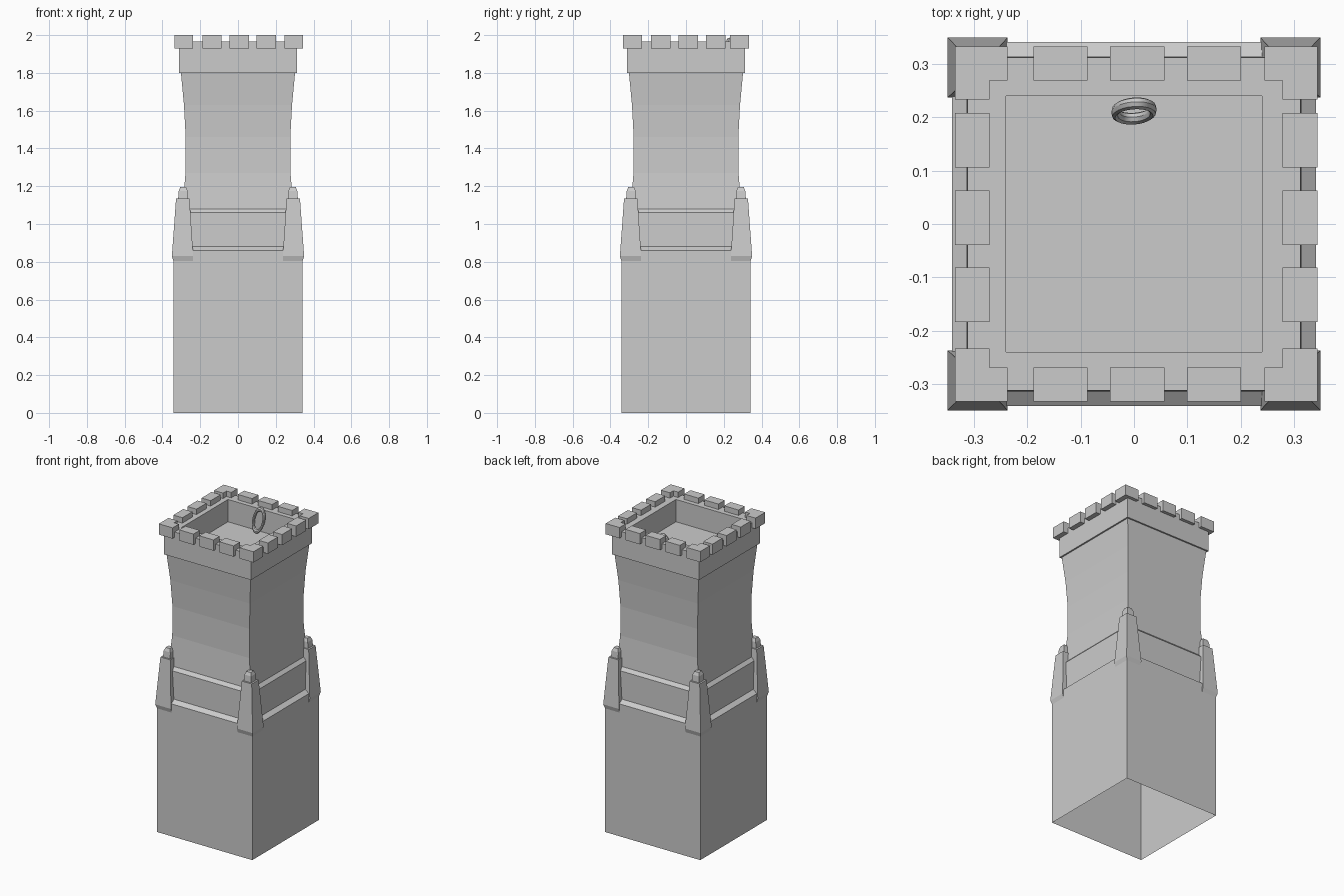
import bpy, bmesh, math
from mathutils import Matrix

if "Cube" in bpy.data.objects:
    bpy.data.objects.remove(bpy.data.objects["Cube"])


def make_object(name, bm):
    bmesh.ops.remove_doubles(bm, verts=bm.verts, dist=1e-5)
    mesh = bpy.data.meshes.new(name)
    bm.to_mesh(mesh)
    bm.free()
    ob = bpy.data.objects.new(name, mesh)
    bpy.context.collection.objects.link(ob)
    return ob


def loft(name, sections, cap_start=False):
    """Stack of rectangles (x0, x1, y0, y1, z), last one capped."""
    bm = bmesh.new()
    rings = [[bm.verts.new(p) for p in
              ((x0, y0, z), (x1, y0, z), (x1, y1, z), (x0, y1, z))]
             for x0, x1, y0, y1, z in sections]
    for a, b in zip(rings, rings[1:]):
        for i in range(4):
            j = (i + 1) % 4
            bm.faces.new((a[i], a[j], b[j], b[i]))
    bm.faces.new(rings[-1])
    if cap_start:
        bm.faces.new(rings[0][::-1])
    return make_object(name, bm)


def prism(name, outline, z0, z1):
    bm = bmesh.new()
    face = bm.faces.new([bm.verts.new((x, y, z0)) for x, y in outline])
    top = bmesh.ops.extrude_face_region(bm, geom=[face])["geom"]
    bmesh.ops.translate(bm, vec=(0, 0, z1 - z0),
                        verts=[v for v in top if isinstance(v, bmesh.types.BMVert)])
    bmesh.ops.recalc_face_normals(bm, faces=bm.faces)
    return make_object(name, bm)


# Tower shell: open bottom, waisted upper body, hollow parapet with a floor
profile = [(0.342, 0), (0.342, 0.86), (0.315, 0.88), (0.313, 1.06), (0.294, 1.08),
           (0.278, 1.27), (0.277, 1.46), (0.286, 1.63), (0.302, 1.80),
           (0.312, 1.80), (0.312, 1.965), (0.24, 1.965), (0.24, 1.82)]
loft("tower_body", [(-h, h, -h, h, z) for h, z in profile])

# Corner buttresses with small pinnacles
buttress = [(0.237, 0.338, 0.79), (0.237, 0.35, 0.83), (0.257, 0.328, 1.135),
            (0.265, 0.317, 1.135), (0.267, 0.314, 1.175), (0.275, 0.306, 1.195)]
for sx in (-1, 1):
    for sy in (-1, 1):
        secs = []
        for a, b, z in buttress:
            xs, ys = sorted((sx * a, sx * b)), sorted((sy * a, sy * b))
            secs.append((*xs, *ys, z))
        loft("corner_buttress", secs, True)

# Battlements: L-shaped corners and three blocks per side
Z0, Z1 = 1.93, 2.0
DX = 0.004
for sx in (-1, 1):
    for sy in (-1, 1):
        pts = [(0.34, 0.333), (0.241, 0.333), (0.241, 0.269), (0.275, 0.269),
               (0.275, 0.234), (0.34, 0.234)]
        prism("corner_merlon", [(sx * x + DX, sy * y) for x, y in pts], Z0, Z1)


def block(x0, x1, y0, y1):
    prism("merlon", [(x0, y0), (x1, y0), (x1, y1), (x0, y1)], Z0, Z1)


for k in (-1, 0, 1):
    cx, cy = 0.006 + 0.144 * k, 0.012 + 0.145 * k
    for s in (-1, 1):
        y0, y1 = sorted((s * 0.269, s * 0.333))
        block(cx - 0.051, cx + 0.051, y0, y1)
        x0, x1 = sorted((s * 0.275, s * 0.34))
        block(x0 + DX, x1 + DX, cy - 0.051, cy + 0.051)

# Oval ring leaning on the back parapet wall
bpy.ops.mesh.primitive_torus_add(major_radius=0.07, minor_radius=0.014,
                                 major_segments=24, minor_segments=8)
ring = bpy.context.object
ring.name = "leaning_ring"
ring.data.transform(Matrix.Translation((0, 0.212, 1.905))
                    @ Matrix.Rotation(math.radians(-12), 4, "X")
                    @ Matrix.Rotation(math.radians(6), 4, "Y")
                    @ Matrix.Rotation(math.radians(90), 4, "X")
                    @ Matrix.Diagonal((0.5, 1, 0.8, 1)))
bpy.ops.object.shade_smooth_by_angle()
